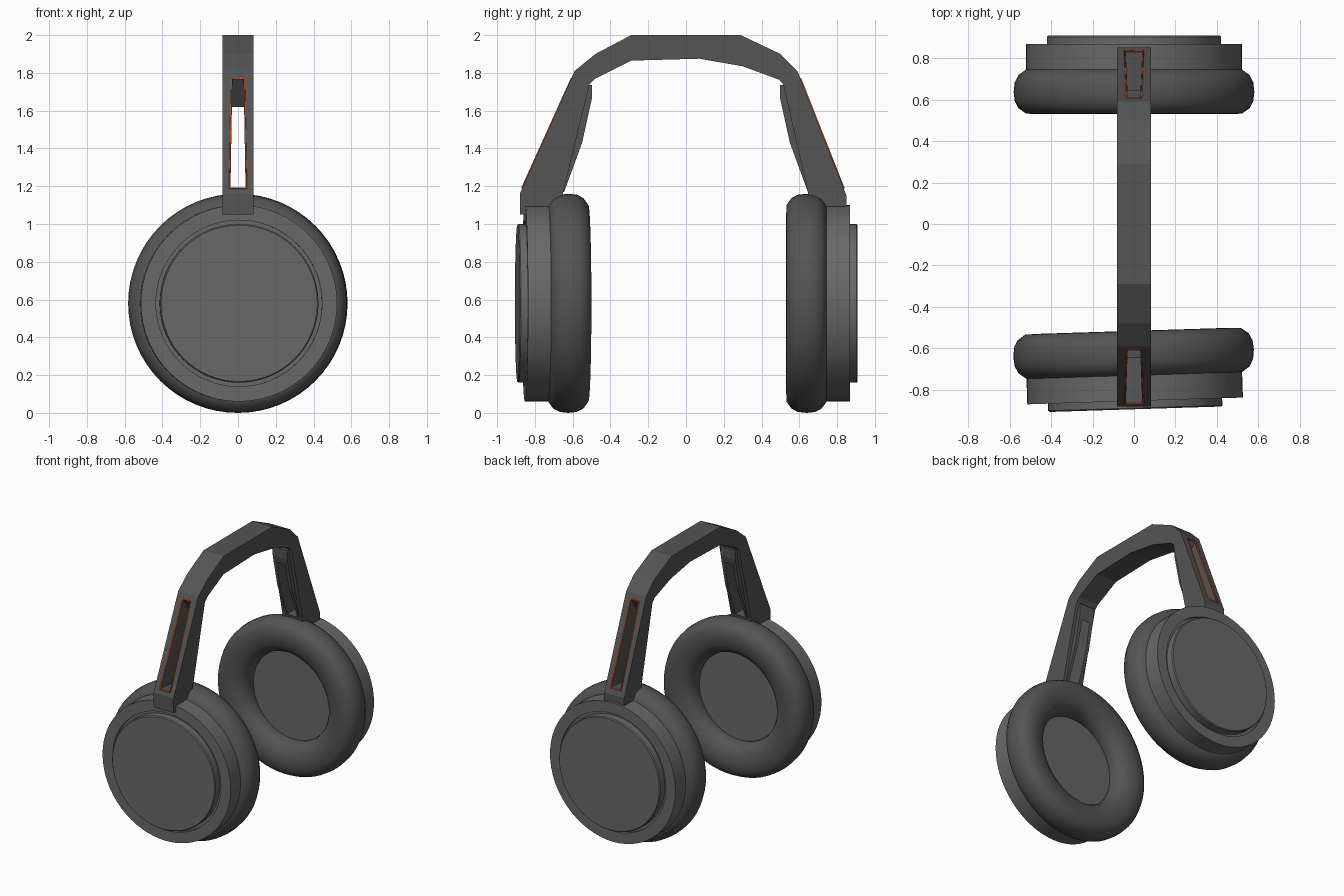
import bpy, bmesh, math

if "Cube" in bpy.data.objects:
    bpy.data.objects.remove(bpy.data.objects["Cube"])


def material(name, color):
    m = bpy.data.materials.new(name)
    m.diffuse_color = color
    m.use_nodes = True
    m.node_tree.nodes["Principled BSDF"].inputs["Base Color"].default_value = m.diffuse_color
    return m


DARK = material("dark_grey", (0.09, 0.09, 0.09, 1))
MID = material("mid_grey", (0.14, 0.14, 0.14, 1))
ORANGE = material("orange", (0.75, 0.10, 0.02, 1))


def make(name, bm, mat):
    bmesh.ops.remove_doubles(bm, verts=bm.verts, dist=1e-5)
    bmesh.ops.recalc_face_normals(bm, faces=bm.faces)
    me = bpy.data.meshes.new(name)
    bm.to_mesh(me)
    bm.free()
    ob = bpy.data.objects.new(name, me)
    bpy.context.collection.objects.link(ob)
    me.materials.append(mat)
    return ob


def smooth(ob, angle=35):
    bpy.ops.object.select_all(action='DESELECT')
    ob.select_set(True)
    bpy.context.view_layer.objects.active = ob
    bpy.ops.object.shade_smooth_by_angle(angle=math.radians(angle))


def lathe(name, profile, side, mat, closed=False, angle=35):
    """Revolve (radius, distance from centre) points about the y axis."""
    bm = bmesh.new()
    vs = [bm.verts.new((r, side * (d - 0.7), 0)) for r, d in profile]
    pairs = list(zip(vs, vs[1:])) + ([(vs[-1], vs[0])] if closed else [])
    edges = [bm.edges.new(p) for p in pairs]
    bmesh.ops.spin(bm, geom=vs + edges, cent=(0, 0, 0), axis=(0, 1, 0),
                   angle=math.tau, steps=64)
    ob = make(name, bm, mat)
    # the front cup is swivelled a little
    front = side < 0
    ob.location = (0, -0.685 if front else 0.7, 0.58)
    ob.rotation_euler.z = math.radians(1.8) if front else 0
    smooth(ob, angle)
    return ob


def slab(name, outline, half, mat):
    """Extrude a closed (y, z) outline across x."""
    bm = bmesh.new()
    f = bm.faces.new([bm.verts.new((-half, y, z)) for y, z in outline])
    ext = bmesh.ops.extrude_face_region(bm, geom=[f])
    for v in ext["geom"]:
        if isinstance(v, bmesh.types.BMVert):
            v.co.x = half
    return make(name, bm, mat)


def cut(ob, cutter):
    mod = ob.modifiers.new("slot", 'BOOLEAN')
    mod.operation, mod.solver, mod.object = 'DIFFERENCE', 'EXACT', cutter
    bpy.context.view_layer.objects.active = ob
    bpy.ops.object.modifier_apply(modifier=mod.name)


# Ear cups: cushion, housing with groove, outer cap
cushion = [(0.46 + a, 0.638 + b) for a, b in
           [(0.12, 0), (0.115, 0.045), (0.097, 0.08), (0.06, 0.107), (-0.06, 0.107),
            (-0.1, 0.075), (-0.125, 0.03), (-0.13, 0), (-0.122, -0.04),
            (-0.1, -0.075), (-0.055, -0.1), (0, -0.108), (0.06, -0.106),
            (0.097, -0.08), (0.115, -0.045)]]
housing = [(0, 0.66), (0.38, 0.66), (0.38, 0.735), (0.52, 0.735), (0.52, 0.868),
           (0.44, 0.868), (0.44, 0.85), (0, 0.85)]
cap = [(0, 0.84), (0.42, 0.84), (0.42, 0.902), (0.414, 0.908), (0, 0.908)]
for side, tag in ((-1, "front"), (1, "back")):
    lathe(tag + "_cushion", cushion, side, DARK, closed=True, angle=60)
    lathe(tag + "_housing", housing, side, MID)
    lathe(tag + "_cap", cap, side, MID)

# Headband with both legs
band = slab("headband", [
    (-0.88, 1.05), (-0.88, 1.16), (-0.59, 1.81), (-0.48, 1.90), (-0.29, 2.0),
    (0.29, 2.0), (0.50, 1.90), (0.59, 1.81), (0.85, 1.15), (0.85, 1.07),
    (0.66, 1.07), (0.645, 1.17), (0.515, 1.74), (0.49, 1.765), (0.30, 1.835),
    (0.07, 1.875), (-0.29, 1.865), (-0.48, 1.77), (-0.51, 1.74),
    (-0.65, 1.17), (-0.66, 1.05)], 0.083, DARK)

for side, tag, low in ((-1, "front", 0.867), (1, "back", 0.834)):
    # Raised plate on the inner side of the leg
    plate = slab(tag + "_inner_plate", [
        (side * y, z) for y, z in [(0.53, 1.74), (0.497, 1.735), (0.497, 1.67),
                                   (0.55, 1.43), (0.645, 1.17), (0.67, 1.17)]], 0.06, DARK)
    # Tapered slot through the leg
    top, bot = (0.605, 1.77), (low, 1.19)
    section = [(0.655, 1.848, 0.032), (low + 0.07, 1.197, 0.042),
               (0.56, 1.17, 0.042), (0.44, 1.515, 0.032)]
    bm = bmesh.new()
    for y, z, h in section:
        for x in (-h, h):
            bm.verts.new((x, side * y, z))
    bmesh.ops.convex_hull(bm, input=bm.verts)
    cutter = make(tag + "_slot_cutter", bm, DARK)
    cutter.hide_render = True
    cut(band, cutter)
    cut(plate, cutter)
    bpy.data.objects.remove(cutter)
    # Orange trim around the slot
    cu = bpy.data.curves.new(tag + "_slot_trim", 'CURVE')
    cu.dimensions = '3D'
    cu.bevel_depth, cu.bevel_resolution = 0.006, 1
    sp = cu.splines.new('POLY')
    sp.points.add(3)
    pts = [(-0.034, *top), (0.034, *top), (0.044, *bot), (-0.044, *bot)]
    for p, (x, y, z) in zip(sp.points, pts):
        p.co = (x, side * y, z, 1)
    sp.use_cyclic_u = True
    cu.materials.append(ORANGE)
    bpy.context.collection.objects.link(bpy.data.objects.new(tag + "_slot_trim", cu))
